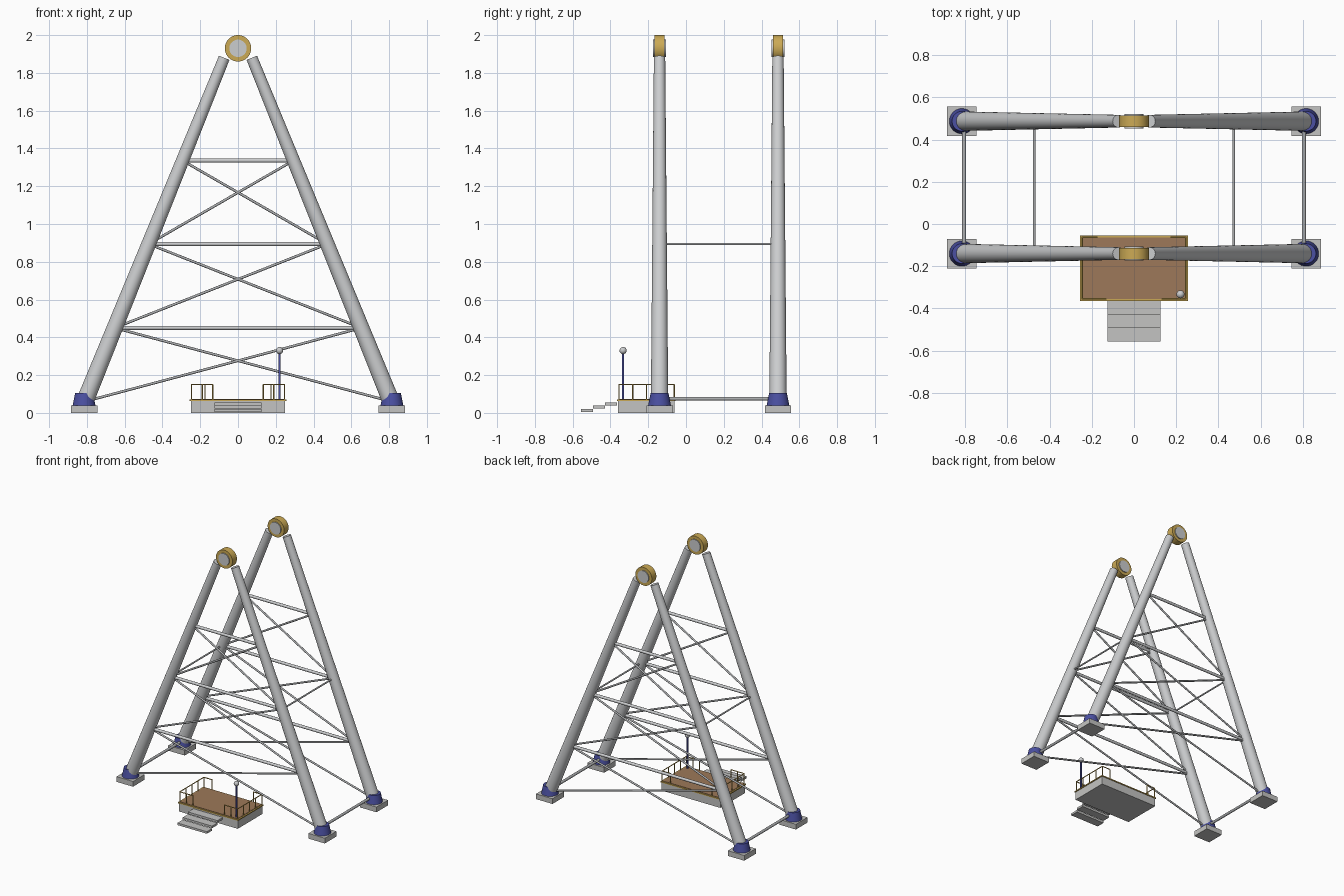
import bpy
import math
from mathutils import Vector

cube = bpy.data.objects.get("Cube")
if cube:
    bpy.data.objects.remove(cube, do_unlink=True)


def material(name, r, g, b):
    m = bpy.data.materials.new(name)
    m.use_nodes = True
    m.diffuse_color = (r, g, b, 1)
    bsdf = next(n for n in m.node_tree.nodes if n.type == "BSDF_PRINCIPLED")
    bsdf.inputs["Base Color"].default_value = (r, g, b, 1)
    return m


WHITE = material("pale_steel", 0.6, 0.61, 0.62)
STEEL = material("brace_steel", 0.42, 0.43, 0.44)
CONCRETE = material("concrete", 0.55, 0.55, 0.54)
GOLD = material("gold", 0.6, 0.4, 0.09)
BLUE = material("blue", 0.07, 0.08, 0.36)
WOOD = material("wood_deck", 0.34, 0.19, 0.1)


def finish(name, mat, smooth=False):
    ob = bpy.context.object
    ob.name = name
    ob.data.materials.append(mat)
    if smooth:
        bpy.ops.object.shade_smooth_by_angle(angle=math.radians(40))
    return ob


def box(name, mat, x, y, z):
    """Box from (low, high) ranges on each axis."""
    bpy.ops.mesh.primitive_cube_add(size=1, location=[sum(r) / 2 for r in (x, y, z)])
    bpy.context.object.scale = [r[1] - r[0] for r in (x, y, z)]
    bpy.ops.object.transform_apply(location=False, rotation=False)
    return finish(name, mat)


def tube(name, mat, a, b, r1, r2=None, sides=12):
    """Round bar from a to b, tapering from r1 to r2."""
    a, b = Vector(a), Vector(b)
    d = b - a
    bpy.ops.mesh.primitive_cone_add(
        vertices=sides, radius1=r1, radius2=r1 if r2 is None else r2, depth=d.length,
        location=(a + b) / 2, rotation=d.to_track_quat("Z", "Y").to_euler())
    return finish(name, mat, True)


FRONT_Y, BACK_Y = -0.14, 0.487
FOOT_X, FOOT_Z = 0.815, 0.05
TOP_X, TOP_Z = 0.073, 1.88
LEVELS = (0.06, 0.45, 0.894, 1.336)


def leg_x(z):
    return FOOT_X + (TOP_X - FOOT_X) * (z - FOOT_Z) / (TOP_Z - FOOT_Z)


# Two A-shaped support frames
for side, y in (("front", FRONT_Y), ("back", BACK_Y)):
    for hand, s in (("left", 1), ("right", -1)):
        tag = f"{side}_{hand}"
        x = s * FOOT_X
        box(f"{tag}_foot_pad", CONCRETE, (x - 0.07, x + 0.07), (y - 0.07, y + 0.07), (0, 0.04))
        tube(f"{tag}_foot_socket", BLUE, (x, y, 0.04), (x, y, 0.105), 0.06, 0.047, 32)
        tube(f"{tag}_leg", WHITE, (x, y, FOOT_Z), (s * TOP_X, y, TOP_Z), 0.046, 0.03, 32)
        # Crossed braces between neighbouring levels
        for i, (low, high) in enumerate(zip(LEVELS, LEVELS[1:])):
            tube(f"{tag}_cross_brace_{i}", STEEL, (s * leg_x(low), y, low),
                 (-s * leg_x(high), y, high), 0.007)
    for i, z in enumerate(LEVELS[1:]):
        tube(f"{side}_crossbar_{i}", WHITE, (-leg_x(z), y, z), (leg_x(z), y, z), 0.011)
    # Bearing hub at the apex
    tube(f"{side}_hub_ring", GOLD, (0, y - 0.027, 1.93), (0, y + 0.027, 1.93), 0.07, sides=40)
    tube(f"{side}_hub_cap", WHITE, (0, y - 0.034, 1.93), (0, y + 0.034, 1.93), 0.046, sides=40)

# Ties joining the front and back frames
for hand, s in (("left", 1), ("right", -1)):
    for part, z, r in (("lower", 0.075, 0.01), ("middle", 0.894, 0.006)):
        x = s * leg_x(z)
        tube(f"{hand}_{part}_tie", STEEL, (x, FRONT_Y, z), (x, BACK_Y, z), r)

# Boarding platform
PX, PY0, PY1 = 0.25, -0.36, -0.06
box("platform_base", CONCRETE, (-PX, PX), (PY0, PY1), (0, 0.063))
box("platform_trim", GOLD, (-PX - 0.006, PX + 0.006), (PY0 - 0.005, PY1 + 0.005), (0.063, 0.071))
box("platform_deck", WOOD, (-PX + 0.005, PX - 0.005), (PY0 + 0.005, PY1 - 0.005), (0.071, 0.074))

# Steps at the front
for i in range(3):
    y = -0.557 + i * 0.064
    top = 0.02 + i * 0.018
    box(f"step_{i}", CONCRETE, (-0.125, 0.125), (y, y + 0.065), (top - 0.016, top))


def railing(name, a, b, posts):
    """Handrail from a to b in plan, on evenly spaced posts."""
    a, b = Vector((*a, 0.15)), Vector((*b, 0.15))
    tube(f"{name}_rail", GOLD, a, b, 0.0035, sides=8)
    for i in range(posts):
        p = a.lerp(b, i / (posts - 1))
        tube(f"{name}_post_{i}", GOLD, (p.x, p.y, 0.07), p, 0.0035, sides=8)


# Railings, open at the steps and at the back
for hand, s in (("left", 1), ("right", -1)):
    x, y0, y1 = s * 0.246, PY0 + 0.005, PY1 - 0.003
    railing(f"{hand}_side", (x, y0), (x, y1), 5)
    railing(f"{hand}_front", (x, y0), (s * 0.133, y0), 3)
    railing(f"{hand}_back", (x, y1), (s * 0.175, y1), 2)

# Lamp on the platform
tube("lamp_post", BLUE, (0.22, -0.333, 0.07), (0.22, -0.333, 0.32), 0.006)
bpy.ops.mesh.primitive_uv_sphere_add(segments=24, ring_count=12, radius=0.019,
                                     location=(0.22, -0.333, 0.33))
finish("lamp_globe", WHITE, True)
